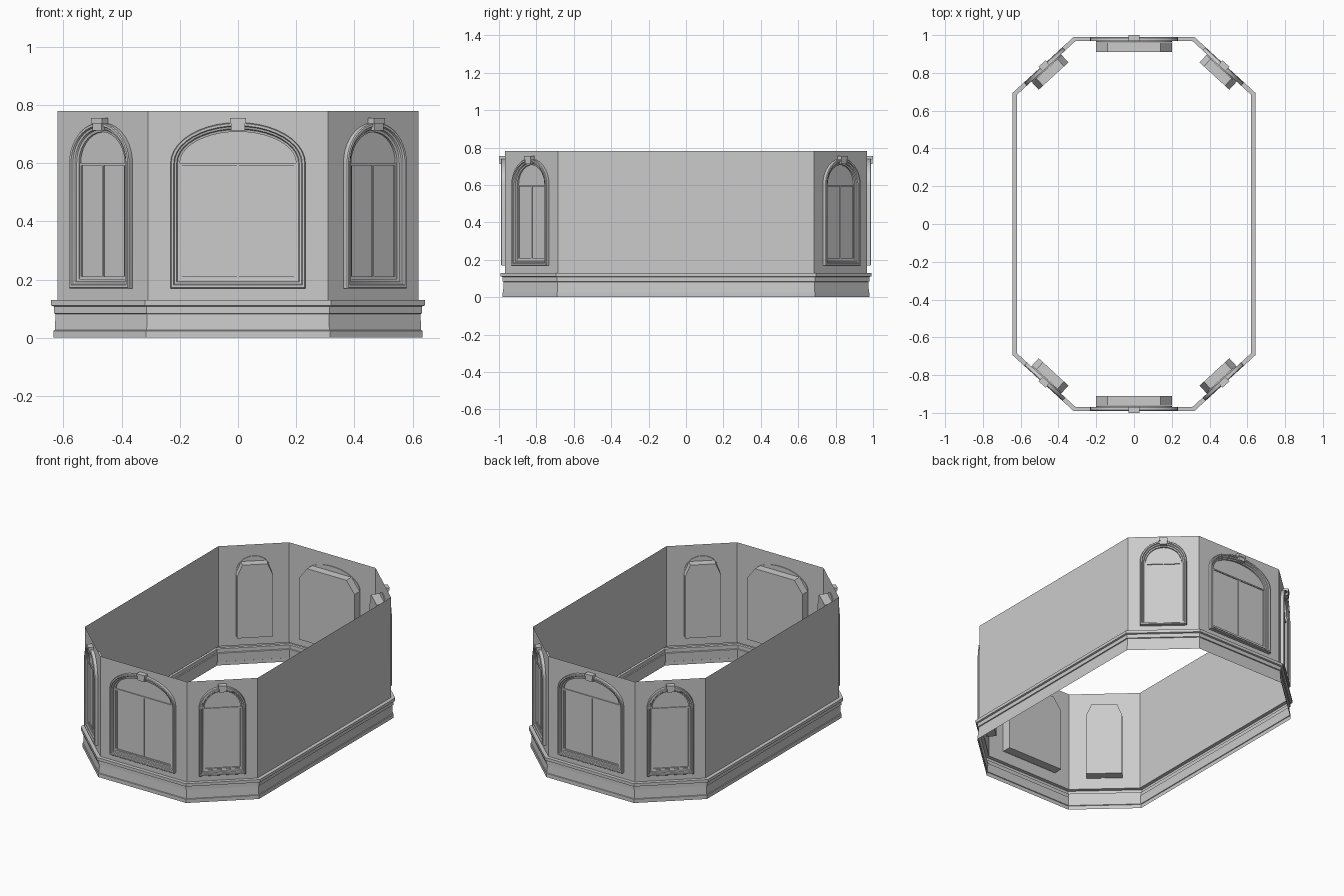
import bpy, bmesh, math
from mathutils import Matrix

if "Cube" in bpy.data.objects:
    bpy.data.objects.remove(bpy.data.objects["Cube"])

WALL_TOP, WALL_LOW, SPRING = 0.78, 0.13, 0.60
# octagonal plan, counter-clockwise
half = [(0.31, -0.968), (0.62, -0.684), (0.62, 0.684), (0.31, 0.968)]
plan = half + [(-x, -y) for x, y in half]


def make(name, verts, faces, mat=Matrix(), smooth=False):
    me = bpy.data.meshes.new(name)
    me.from_pydata(verts, [], faces)
    me.transform(mat)
    me.update()
    ob = bpy.data.objects.new(name, me)
    bpy.context.collection.objects.link(ob)
    if smooth:
        bpy.ops.object.select_all(action='DESELECT')
        ob.select_set(True)
        bpy.context.view_layer.objects.active = ob
        bpy.ops.object.shade_smooth_by_angle(angle=math.radians(30))
    return ob


def loft(rings):
    """Join equal closed rings into a strip of quads."""
    n = len(rings[0])
    faces = [(k * n + i, k * n + (i + 1) % n, (k + 1) * n + (i + 1) % n, (k + 1) * n + i)
             for k in range(len(rings) - 1) for i in range(n)]
    return [v for r in rings for v in r], faces


def plan_ring(d, z):
    """Plan octagon offset outward by d with mitred corners."""
    ring = []
    for i, (x, y) in enumerate(plan):
        a, b = plan[i - 1], plan[(i + 1) % 8]
        a0 = math.atan2(y - a[1], x - a[0])
        a1 = math.atan2(b[1] - y, b[0] - x)
        n0, n1 = (math.sin(a0), -math.cos(a0)), (math.sin(a1), -math.cos(a1))
        k = d / (1 + n0[0] * n1[0] + n0[1] * n1[1])
        ring.append((x + (n0[0] + n1[0]) * k, y + (n0[1] + n1[1]) * k, z))
    return ring


def arch(hw, rise, bottom, y, seg=20, flat=False):
    """Arched outline in the local wall plane (y is depth, negative is outward)."""
    angles = [0, 45, 135, 180] if flat else [180 * i / seg for i in range(seg + 1)]
    pts = [(-hw, y, bottom), (hw, y, bottom)]
    return pts + [(hw * math.cos(math.radians(a)), y,
                   SPRING + rise * math.sin(math.radians(a))) for a in angles]


def box(name, x0, x1, y0, y1, z0, z1, mat):
    v, f = loft([[(x0, y, z0), (x1, y, z0), (x1, y, z1), (x0, y, z1)] for y in (y0, y1)])
    return make(name, v, f + [(3, 2, 1, 0)[::-1], (7, 6, 5, 4)], mat)


def pierced_wall(name, width, hole, mat):
    """Flat wall panel with an arched opening."""
    bm = bmesh.new()
    w = width / 2
    rect = [(-w, 0, WALL_LOW), (w, 0, WALL_LOW), (w, 0, WALL_TOP), (-w, 0, WALL_TOP)]
    edges = []
    for loop in (rect, hole):
        vs = [bm.verts.new(p) for p in loop]
        edges += [bm.edges.new((vs[i - 1], vs[i])) for i in range(len(vs))]
    bmesh.ops.triangle_fill(bm, use_beauty=True, use_dissolve=False, edges=edges, normal=(0, -1, 0))
    ob = make(name, [], [], Matrix())
    bm.to_mesh(ob.data)
    bm.free()
    ob.data.transform(mat)


# moulded plinth around the whole plan
profile = [(0.014, 0), (0.014, 0.024), (0.010, 0.026), (0.007, 0.082), (0.013, 0.084),
           (0.013, 0.108), (0.023, 0.111), (0.023, 0.13), (0, 0.13)]
make("plinth", *loft([plan_ring(d, z) for d, z in profile]))

# frame section: inset from outer edge, depth
SECTION = [(0, 0), (0, -0.018), (0.003, -0.022), (0.011, -0.022), (0.014, -0.015),
           (0.021, -0.013), (0.024, -0.007), (0.032, -0.005), (0.032, 0.005)]
INSET, PANE, BACK = 0.032, 0.005, 0.058

for i in range(8):
    (ax, ay), (bx, by) = plan[i], plan[(i + 1) % 8]
    width = math.hypot(bx - ax, by - ay)
    mat = (Matrix.Translation(((ax + bx) / 2, (ay + by) / 2, 0))
           @ Matrix.Rotation(math.atan2(by - ay, bx - ax), 4, 'Z'))
    if width > 1:  # plain long side
        make("side_wall", [(-width / 2, 0, WALL_LOW), (width / 2, 0, WALL_LOW),
                           (width / 2, 0, WALL_TOP), (-width / 2, 0, WALL_TOP)], [(0, 1, 2, 3)], mat)
        continue
    hw, rise = (0.232, 0.14) if width > 0.5 else (0.139, 0.139)
    ihw, irise, low = hw - INSET, rise - INSET, 0.17 + INSET

    # wall with opening. The doubled spring points are dropped by skipping the arch ends
    pierced_wall("window_wall", width, arch(ihw, irise, low, 0), mat)

    # moulded window surround
    make("window_surround", *loft([arch(hw - s, rise - s, 0.17 + s, y) for s, y in SECTION]), mat, True)

    # glazing and the casing behind it
    pane = arch(ihw, irise, low, PANE)
    make("glazing", pane, [tuple(range(len(pane)))], mat)
    v, f = loft([arch(ihw, irise, low, y, flat=True) for y in (BACK, PANE + 0.001)])
    make("window_casing", v, f + [tuple(range(5, -1, -1))], mat)

    # sash bars
    t = 0.008
    for x in (-ihw + t / 2, 0, ihw - t / 2):
        box("sash_stile", x - t / 2, x + t / 2, 0, PANE, low, SPRING, mat)
    for z in (low, SPRING - t):
        box("sash_rail", -ihw, ihw, -0.001, PANE, z, z + t, mat)

    # two-tier keystone
    k = 0.028 if width > 0.5 else 0.025
    box("keystone_block", -k + 0.004, k - 0.004, -0.028, 0, 0.712, 0.738, mat)
    box("keystone_cap", -k, k, -0.032, 0, 0.736, 0.755, mat)
